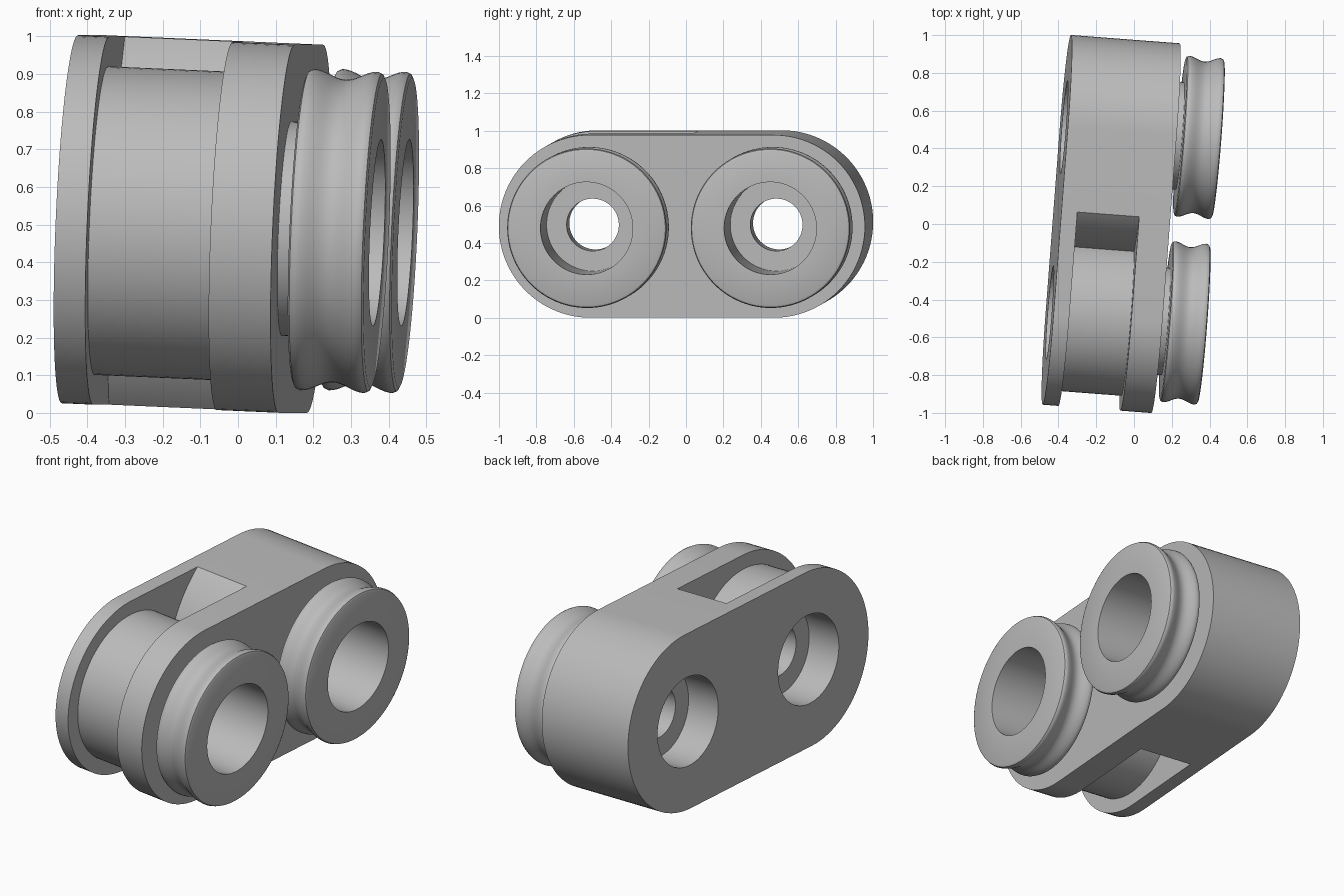
import bpy, bmesh, math
from mathutils import Matrix, Vector, Euler

cube = bpy.data.objects.get("Cube")
if cube:
    bpy.data.objects.remove(cube, do_unlink=True)

grey = bpy.data.materials.new("plain grey")
grey.use_nodes = True
GREY = (0.5, 0.5, 0.5, 1)
grey.diffuse_color = GREY
grey.node_tree.nodes["Principled BSDF"].inputs["Base Color"].default_value = GREY

# Whole block leans slightly, so everything is built upright and then placed
PLACE = Matrix.Translation((-0.121, 0, 0.5015)) @ Euler(
    (0, math.radians(2.5), math.radians(-4.38))).to_matrix().to_4x4()
HUB = 0.4925          # hub distance from the middle
R = 0.489             # body end radius
HALF = 0.289          # half body thickness
BORE, PIN = 0.2475, 0.14
SLOT = (-0.205, 0.124)


def make(name, bm):
    bmesh.ops.recalc_face_normals(bm, faces=bm.faces[:])
    mesh = bpy.data.meshes.new(name)
    bm.to_mesh(mesh)
    bm.free()
    mesh.materials.append(grey)
    ob = bpy.data.objects.new(name, mesh)
    bpy.context.collection.objects.link(ob)
    return ob


def lathe(name, profile, y):
    """Spin a closed (x, radius) profile around the x axis at offset y."""
    bm = bmesh.new()
    vs = [bm.verts.new((x, 0, r)) for x, r in profile]
    es = [bm.edges.new((vs[i - 1], vs[i])) for i in range(len(vs))]
    bmesh.ops.spin(bm, geom=vs + es, cent=(0, 0, 0), axis=(1, 0, 0),
                   angle=2 * math.pi, steps=96)
    bmesh.ops.remove_doubles(bm, verts=bm.verts[:], dist=1e-5)
    bmesh.ops.translate(bm, verts=bm.verts[:], vec=(0, y, 0))
    return make(name, bm)


def prism(name, outline, x0, x1):
    """Extrude a (y, z) outline along x."""
    bm = bmesh.new()
    face = bm.faces.new([bm.verts.new((x0, y, z)) for y, z in outline])
    out = bmesh.ops.extrude_face_region(bm, geom=[face])
    moved = [v for v in out["geom"] if isinstance(v, bmesh.types.BMVert)]
    bmesh.ops.translate(bm, verts=moved, vec=(x1 - x0, 0, 0))
    return make(name, bm)


def arc(cy, r, start, end, n):
    angles = [math.radians(start + (end - start) * i / n) for i in range(n + 1)]
    return [(cy + r * math.cos(a), r * math.sin(a)) for a in angles]


def combine(ob, other, operation):
    other.hide_render = True
    mod = ob.modifiers.new("combine", "BOOLEAN")
    mod.operation, mod.solver, mod.object = operation, "EXACT", other
    bpy.context.view_layer.objects.active = ob
    bpy.ops.object.modifier_apply(modifier=mod.name)
    bpy.data.objects.remove(other, do_unlink=True)


def finish(ob):
    ob.matrix_world = PLACE
    bpy.ops.object.select_all(action="DESELECT")
    ob.select_set(True)
    bpy.context.view_layer.objects.active = ob
    bpy.ops.object.shade_smooth_by_angle(angle=math.radians(30))


# Round-ended body
body = prism("body", arc(HUB, R, -90, 90, 48) + arc(-HUB, R, 90, 270, 48),
             -HALF, HALF)

# Front slot, with an end wall bulging around the rear hub
slot = prism("slot_cutter", arc(HUB, 0.66, 115, 245, 48) + [(-1.2, -0.6), (-1.2, 0.6)], *SLOT)
combine(body, slot, "DIFFERENCE")

# Drum held in the slot
a, b = SLOT[0] - 0.02, SLOT[1] + 0.02
drum = lathe("drum", [(a, 0.1), (a, 0.41), (b, 0.41), (b, 0.1)], -HUB)
combine(body, drum, "UNION")

# Stepped bores through both hubs
for y in (-HUB, HUB):
    bore = lathe("bore_cutter", [(-0.4, 0), (-0.4, BORE), (-0.09, BORE), (-0.09, PIN),
                                 (0.1, PIN), (0.1, BORE), (0.4, BORE), (0.4, 0)], y)
    combine(body, bore, "DIFFERENCE")
finish(body)

# Grooved wheels, each with a short collar against the body
W0, W1, RIM, LIP = 0.328, 0.53, 0.427, 0.016
mid, half = (W0 + W1) / 2, (W1 - W0) / 2
groove = [(W0, RIM - LIP), (W0 + 0.005, RIM - 0.005)]
for i in range(17):
    t = -1 + i / 8
    groove.append((mid + t * (half - LIP),
                   RIM - 0.025 * (0.5 + 0.5 * math.cos(math.pi * t))))
groove += [(W1 - 0.005, RIM - 0.005), (W1, RIM - LIP)]
for name, y in (("front_wheel", -HUB), ("rear_wheel", HUB)):
    wheel = lathe(name, [(HALF, BORE), (HALF, 0.285), (W0, 0.285)] + groove + [(W1, BORE)], y)
    finish(wheel)
